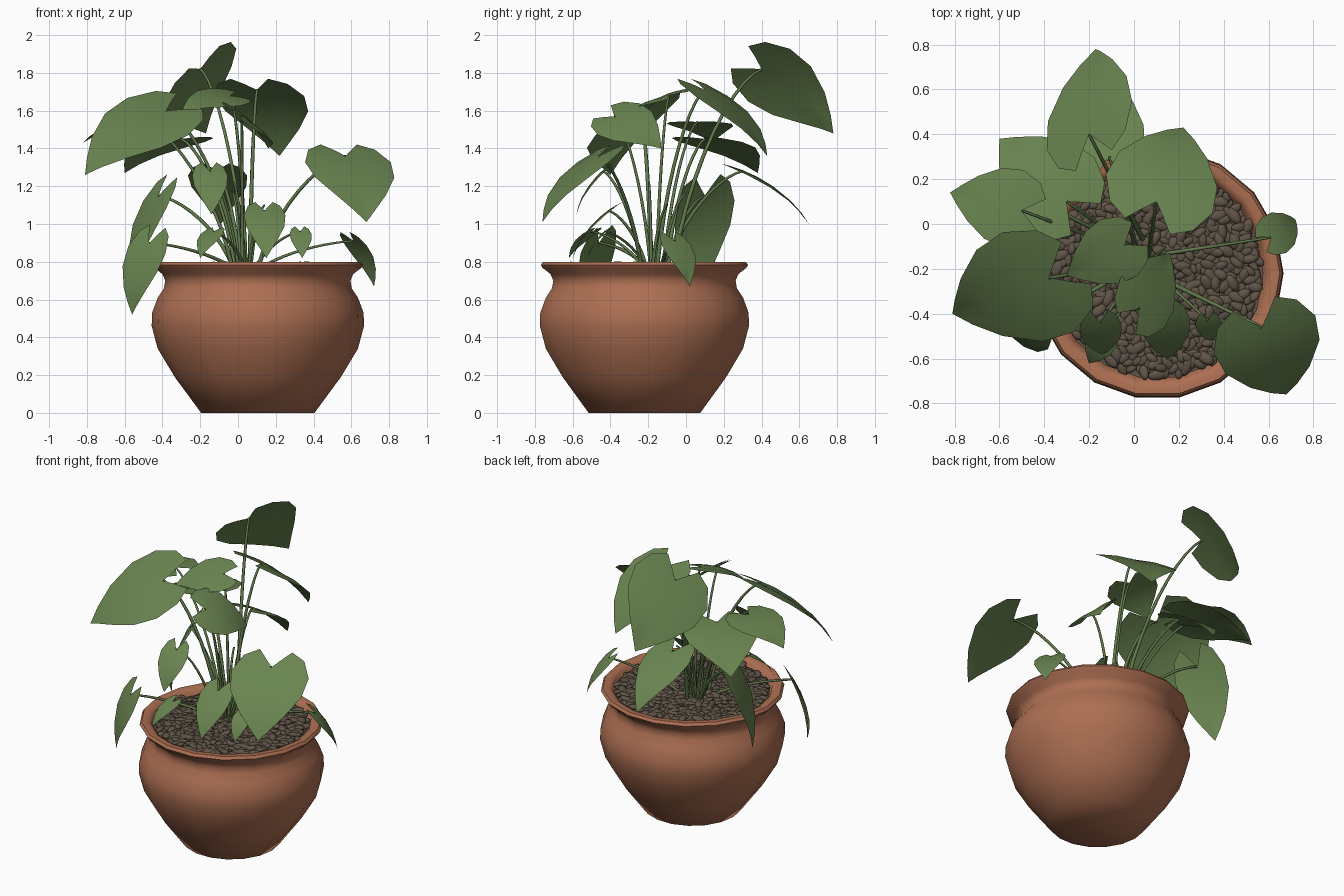
import bpy, bmesh, math, random
from mathutils import Vector, Euler, Matrix

if "Cube" in bpy.data.objects:
    bpy.data.objects.remove(bpy.data.objects["Cube"])

random.seed(4)
CX, CY = 0.105, -0.22            # pot axis


def material(name, rgb):
    m = bpy.data.materials.new(name)
    m.diffuse_color = (*rgb, 1)
    m.use_nodes = True
    m.node_tree.nodes["Principled BSDF"].inputs["Base Color"].default_value = m.diffuse_color
    return m


TERRACOTTA = material("terracotta", (0.42, 0.16, 0.085))
PEBBLE = material("pebble_brown", (0.115, 0.088, 0.063))
LEAF = material("leaf_green", (0.14, 0.23, 0.08))
STEM = material("stem_green", (0.12, 0.195, 0.072))


def finish(bm, name, mat):
    me = bpy.data.meshes.new(name)
    bm.to_mesh(me)
    bm.free()
    me.materials.append(mat)
    for p in me.polygons:
        p.use_smooth = True
    ob = bpy.data.objects.new(name, me)
    bpy.context.collection.objects.link(ob)
    return ob


def lathe(name, profile, mat, n=18):
    bm = bmesh.new()
    rings = []
    for r, z in profile:
        rings.append([bm.verts.new((CX + r * math.cos(2 * math.pi * i / n),
                                    CY + r * math.sin(2 * math.pi * i / n), z)) for i in range(n)])
    for a, b in zip(rings, rings[1:]):
        for i in range(n):
            j = (i + 1) % n
            bm.faces.new((a[i], a[j], b[j], b[i]))
    bm.faces.new(rings[0][::-1])
    bm.faces.new(rings[-1])
    ob = finish(bm, name, mat)
    bpy.context.view_layer.objects.active = ob
    ob.select_set(True)
    bpy.ops.object.shade_smooth_by_angle(angle=math.radians(55))
    ob.select_set(False)


# Pot with flared rim, and the soil bed inside it
lathe("pot", [(0.30, 0), (0.44, 0.19), (0.53, 0.34), (0.562, 0.46), (0.56, 0.53),
              (0.53, 0.61), (0.497, 0.66), (0.49, 0.70), (0.505, 0.735), (0.548, 0.768),
              (0.557, 0.783), (0.545, 0.80), (0.51, 0.80), (0.485, 0.785), (0.465, 0.70)], TERRACOTTA)
lathe("soil_bed", [(0.46, 0.74), (0.472, 0.765)], PEBBLE)

# Pebbles scattered over the soil
bm = bmesh.new()
for i in range(650):
    r, a = 0.455 * math.sqrt((i + 0.5) / 650), i * 2.39996
    s = random.uniform(0.8, 1.25)
    rot = Euler((random.uniform(-.3, .3), random.uniform(-.3, .3), random.uniform(0, 6.28)))
    m = (Matrix.Translation((CX + r * math.cos(a), CY + r * math.sin(a), 0.772 + random.uniform(-.008, .012)))
         @ rot.to_matrix().to_4x4() @ Matrix.Diagonal((0.036 * s, 0.021 * s, 0.013 * s, 1)))
    bmesh.ops.create_icosphere(bm, subdivisions=2, radius=1, matrix=m)
finish(bm, "pebbles", PEBBLE)

# Half outline of a heart-shaped leaf: (edge position, half width)
OUTLINE = [(-0.25, 0.42), (-0.14, 0.78), (0.1, 1), (0.38, 0.92), (0.66, 0.58), (0.86, 0.25), (1, 0)]


def leaf(name, base, tip, roll=0):
    along = tip - base
    length = along.length
    # high leaves are broad, low ones slender
    width = length * (1.02 if base.z > 1.28 else 0.7)
    d = along.normalized()
    side = Vector((d.y, -d.x, 0)).normalized()
    side = Matrix.Rotation(-math.radians(roll), 3, d) @ side
    n = side.cross(d)
    bm = bmesh.new()
    grid = []
    for i, (edge, w) in enumerate(OUTLINE):
        mid = (i / (len(OUTLINE) - 1)) ** 1.3
        row = []
        for k in (-1, -0.5, 0, 0.5, 1):
            t, x = mid + (edge - mid) * abs(k), w * k
            lift = 0.3 * length * t * (1 - t) + width * (0.06 * abs(x) - 0.08 * x * x)
            row.append(bm.verts.new(base + along * t + side * (x * width / 2) + n * lift))
        grid.append(row)
    for a, b in zip(grid, grid[1:]):
        for i in range(4):
            bm.faces.new((a[i], a[i + 1], b[i + 1], b[i]))
    bmesh.ops.remove_doubles(bm, verts=bm.verts, dist=0.0005)
    finish(bm, name, LEAF)


def stem(name, end, radius):
    start = Vector((0.04 + end.x * 0.12 + random.uniform(-.03, .03),
                    -0.14 + end.y * 0.15 + random.uniform(-.03, .03), 0.76))
    cu = bpy.data.curves.new(name, "CURVE")
    cu.dimensions = "3D"
    cu.bevel_depth = radius
    cu.bevel_resolution = 1
    cu.resolution_u = 10
    cu.use_fill_caps = True
    sp = cu.splines.new("BEZIER")
    sp.bezier_points.add(1)
    p, q = sp.bezier_points
    flat = Vector((end.x - start.x, end.y - start.y, 0))
    rise = Vector((0, 0, end.z - start.z))
    p.co, q.co = start, end
    p.handle_left, q.handle_right = start, end
    p.handle_right = start + flat * 0.2 + rise * 0.55
    q.handle_left = end - flat * 0.3 - rise * 0.05
    p.radius, q.radius = 1.2, 0.7
    cu.materials.append(STEM)
    bpy.context.collection.objects.link(bpy.data.objects.new(name, cu))


def frond(name, base, tip, roll=0):
    base, tip = Vector(base), Vector(tip)
    leaf("leaf_" + name, base, tip, roll)
    stem("stem_" + name, base, 0.006 + 0.008 * (tip - base).length)


# Leaves on stems: stem joint, leaf tip, roll about the midrib
frond("top_back", (-.2, .4, 1.82), (-.17, .78, 1.48), 46)
frond("upper_right", (.1, .1, 1.71), (.22, .43, 1.36))
frond("left_front_big", (-.38, -.24, 1.6), (-.81, -.4, 1.26), 25)
frond("left_tip", (-.5, .06, 1.54), (-.82, .14, 1.43))
frond("left_back", (-.3, .1, 1.45), (-.6, .38, 1.27))
frond("centre_front", (.02, -.38, 1.57), (.16, -.13, 1.4), -35)
frond("centre_high", (-.04, -.09, 1.68), (-.3, -.23, 1.59), 18)
frond("right_front_big", (.57, -.46, 1.36), (.68, -.76, 1.01))
frond("low_centre", (.14, -.41, 1.07), (.15, -.6, .82))
frond("mid_left", (-.15, -.44, 1.28), (-.14, -.58, 1.05))
frond("hanging_left_front", (-.47, -.46, .9), (-.56, -.48, .52), 35)
frond("hanging_left_back", (-.42, .1, 1.15), (-.56, .1, .68), 22)
frond("hanging_right", (.61, -.06, .91), (.72, .02, .67))
frond("small_right", (.33, -.43, .96), (.34, -.52, .82))
frond("small_left", (-.13, -.5, .96), (-.2, -.62, .82))
frond("low_back", (-.11, .3, 1.28), (-.09, .65, 1))

# Bare young shoots in the middle
for i in range(3):
    a = i * 2.1
    stem("young_shoot_%d" % i, Vector((0.03 + 0.11 * math.cos(a), -0.1 + 0.11 * math.sin(a), 1.1 + 0.06 * i)), 0.008)
